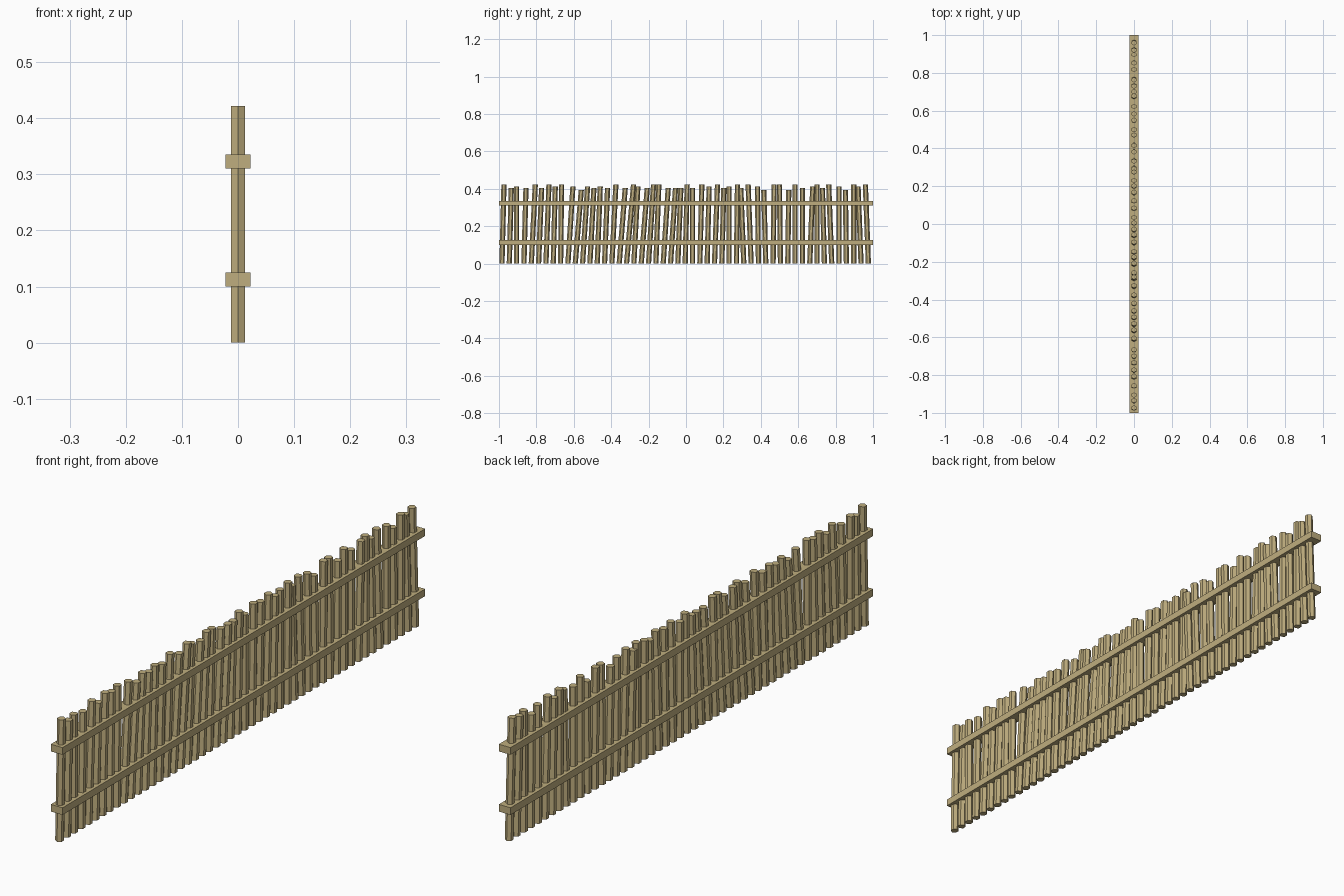
import bpy
import bmesh
from math import sin, cos, pi

default_cube = bpy.data.objects.get("Cube")
if default_cube:
    bpy.data.objects.remove(default_cube, do_unlink=True)

# Single wood colour
wood = bpy.data.materials.new("pale_wood")
wood.use_nodes = True
wood_colour = (0.52, 0.42, 0.21, 1)
wood.diffuse_color = wood_colour
wood.node_tree.nodes["Principled BSDF"].inputs["Base Color"].default_value = wood_colour


def finish(bm, name):
    """Turn a bmesh into a flat-shaded wooden object."""
    bmesh.ops.recalc_face_normals(bm, faces=bm.faces)
    mesh = bpy.data.meshes.new(name)
    bm.to_mesh(mesh)
    bm.free()
    mesh.materials.append(wood)
    part = bpy.data.objects.new(name, mesh)
    bpy.context.scene.collection.objects.link(part)
    return part


def make_pole(name, foot_y, top_y, height, radius=0.0139, sides=6):
    """Leaning hexagonal pole with its corners pointing along the fence."""
    bm = bmesh.new()
    rings = []
    for centre_y, z in ((foot_y, 0), (top_y, height)):
        ring = []
        for side in range(sides):
            angle = 2 * pi * side / sides
            ring.append(bm.verts.new((radius * sin(angle), centre_y + radius * cos(angle), z)))
        rings.append(ring)
    bottom, top = rings
    bm.faces.new(bottom)
    bm.faces.new(top)
    for side in range(sides):
        following = (side + 1) % sides
        bm.faces.new((bottom[side], bottom[following], top[following], top[side]))
    return finish(bm, name)


def make_rail(name, centre_z, width=0.045, thickness=0.025, length=2):
    """Square-edged rail running the whole length of the fence."""
    bm = bmesh.new()
    bmesh.ops.create_cube(bm, size=1)
    for vert in bm.verts:
        vert.co.x *= width
        vert.co.y *= length
        vert.co.z = vert.co.z * thickness + centre_z
    return finish(bm, name)


# Sideways lean of each pole, in small steps along the fence
leans = [2, 2, 0, 2, 4, 3, 3, 2, 1, 5, 6, 5, 4, 3, 3, 4, 6,
         7, 4, 6, 5, 3, 5, 5, 3, 2, 0, 2, 2, 3, 2, 0, 1, -3,
         -3, -1, -2, 1, -1, 1, 0, 0, 3, 0, -2, -3, 0, -1, 0, -3, -3]
lean_step = 0.00535

# Uneven pole tops: each letter is a height class
height_classes = {"s": 0.393, "m": 0.403, "l": 0.413, "t": 0.422}
height_pattern = "tmlmtmtltlslmlmtmtlmttmmmtmtltmltmtlsttstmltmtlstlt"
height_pattern = height_pattern[:len(leans)].ljust(len(leans), "t")

# Poles
first_foot, last_foot = -0.984, 0.975
spacing = (last_foot - first_foot) / (len(leans) - 1)
for index, (lean, size) in enumerate(zip(leans, height_pattern)):
    foot = first_foot + index * spacing
    make_pole(f"pole_{index + 1}", foot, foot + lean * lean_step, height_classes[size])

# Rails
make_rail("lower_rail", 0.113)
make_rail("upper_rail", 0.323)
